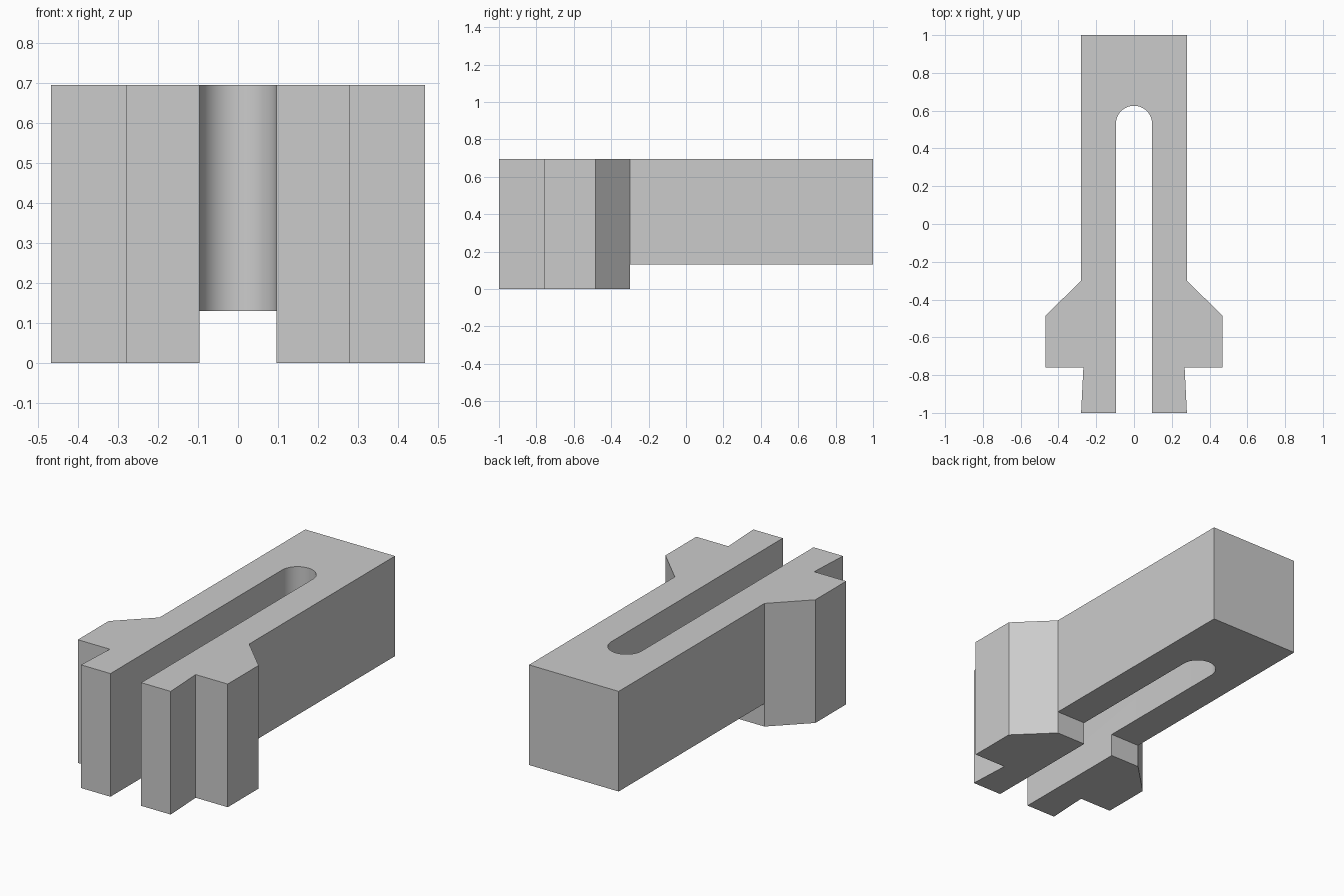
import bpy
import bmesh
from math import sin, cos, pi, radians

cube = bpy.data.objects.get("Cube")
if cube:
    bpy.data.objects.remove(cube, do_unlink=True)

HEIGHT = 0.695      # top of the whole part
STEP_Z = 0.13       # underside of the long rear body
STEP_Y = -0.3       # where the deeper front jaws end
SLOT_R = 0.096      # half width of the slot
SLOT_Y = 0.53       # centre of the rounded slot end
ARC_STEPS = 24

grey = bpy.data.materials.new("plain grey")
grey.use_nodes = True
colour = (0.6, 0.6, 0.6, 1)
grey.diffuse_color = colour
grey.node_tree.nodes["Principled BSDF"].inputs["Base Color"].default_value = colour


def prism(name, outline, z0, z1):
    """Extrude a closed outline of (x, y) points from z0 to z1."""
    bm = bmesh.new()
    base = bm.faces.new([bm.verts.new((x, y, z0)) for x, y in outline])
    top = bmesh.ops.extrude_face_region(bm, geom=[base])["geom"]
    verts = [v for v in top if isinstance(v, bmesh.types.BMVert)]
    bmesh.ops.translate(bm, verts=verts, vec=(0, 0, z1 - z0))
    bmesh.ops.recalc_face_normals(bm, faces=bm.faces)
    mesh = bpy.data.meshes.new(name)
    bm.to_mesh(mesh)
    bm.free()
    obj = bpy.data.objects.new(name, mesh)
    bpy.context.collection.objects.link(obj)
    return obj


# Slotted body: outer left side from front to back, mirrored for the right
side = [(SLOT_R, -1), (0.28, -1), (0.268, -0.76), (0.468, -0.76),
        (0.468, -0.485), (0.28, STEP_Y), (0.28, 1)]
mirrored = [(-x, y) for x, y in reversed(side)]

# Rounded end of the slot, from the right wall round to the left wall
arc = [(-SLOT_R * cos(pi * i / ARC_STEPS), SLOT_Y + SLOT_R * sin(pi * i / ARC_STEPS))
       for i in range(ARC_STEPS + 1)]
body = prism("slotted_body", side + mirrored + arc, 0, HEIGHT)
body.data.materials.append(grey)

# Remove the material under the rear body, leaving the deeper front jaws
cutter = prism("underside_cutter",
               [(-1, STEP_Y), (1, STEP_Y), (1, 2), (-1, 2)], -1, STEP_Z)
cutter.hide_render = True
cut = body.modifiers.new("underside", 'BOOLEAN')
cut.operation = 'DIFFERENCE'
cut.solver = 'EXACT'
cut.object = cutter

bpy.ops.object.select_all(action='DESELECT')
body.select_set(True)
bpy.context.view_layer.objects.active = body
bpy.ops.object.modifier_apply(modifier=cut.name)
bpy.data.objects.remove(cutter, do_unlink=True)

# Smooth the rounded slot end, keep the other edges crisp
bpy.ops.object.shade_smooth_by_angle(angle=radians(20))
